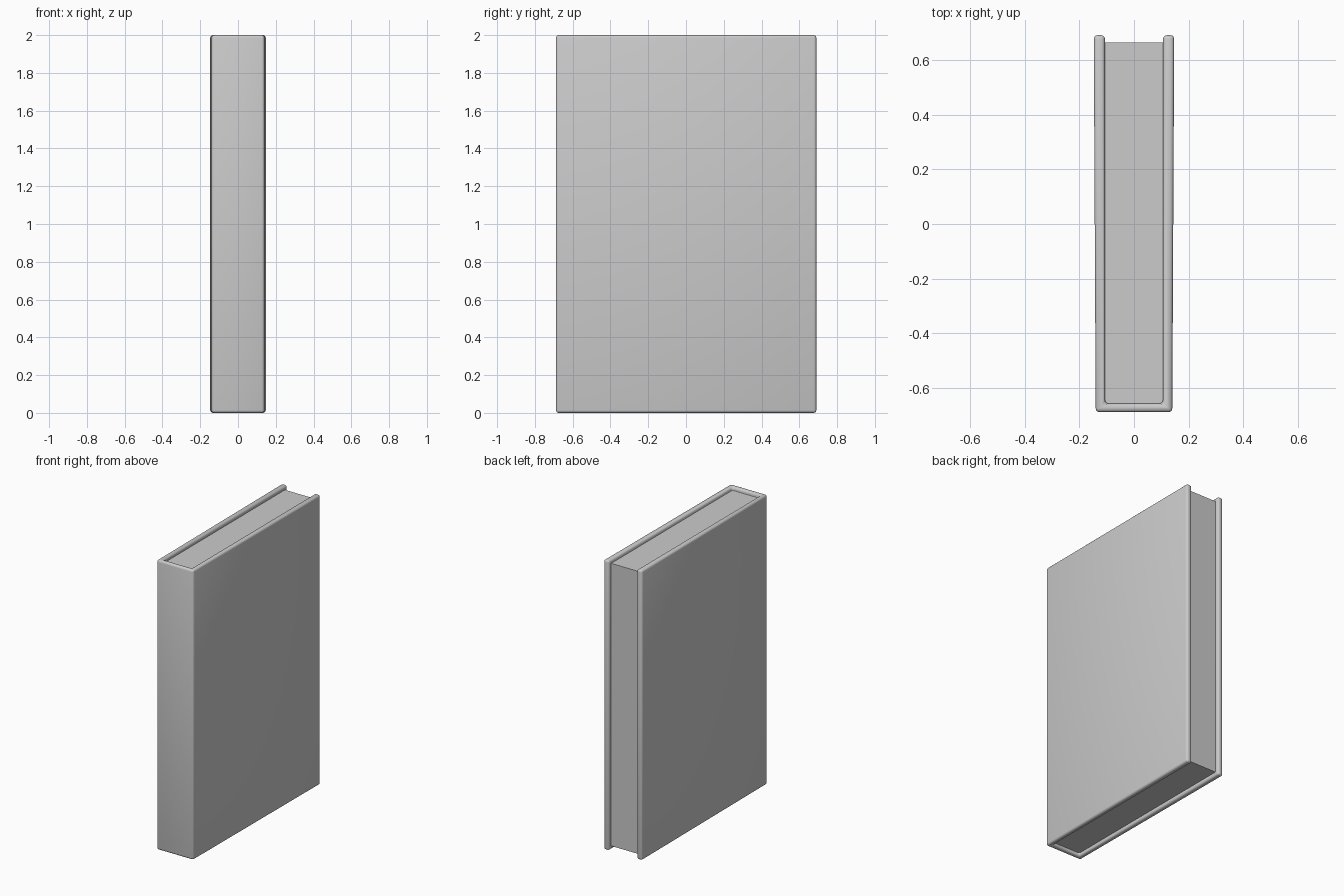
import bpy, bmesh

if "Cube" in bpy.data.objects:
    bpy.data.objects.remove(bpy.data.objects["Cube"])


def prism(name, outline, z0, z1):
    """Extrude a plan outline (counter-clockwise) from z0 to z1."""
    bm = bmesh.new()
    base = bm.faces.new([bm.verts.new((x, y, z0)) for x, y in outline])
    ext = bmesh.ops.extrude_face_region(bm, geom=[base], use_keep_orig=True)
    top = [v for v in ext["geom"] if isinstance(v, bmesh.types.BMVert)]
    bmesh.ops.translate(bm, verts=top, vec=(0, 0, z1 - z0))
    bmesh.ops.recalc_face_normals(bm, faces=bm.faces)
    mesh = bpy.data.meshes.new(name)
    bm.to_mesh(mesh)
    bm.free()
    obj = bpy.data.objects.new(name, mesh)
    bpy.context.collection.objects.link(obj)
    return obj


def soften(obj, width):
    """Round the edges and shade smooth."""
    bev = obj.modifiers.new("rounded_edges", "BEVEL")
    bev.width = width
    bev.segments = 3
    bev.limit_method = "ANGLE"
    bev.harden_normals = False
    bpy.ops.object.select_all(action="DESELECT")
    obj.select_set(True)
    bpy.context.view_layer.objects.active = obj
    bpy.ops.object.modifier_apply(modifier=bev.name)
    bpy.ops.object.shade_smooth_by_angle(angle=0.6)


# Cover: spine and two boards, splayed slightly towards the fore-edge
half = [(0.14, -0.688), (0.147, 0.69), (0.106, 0.69), (0.106, -0.657)]
cover = prism("cover", half + [(-x, y) for x, y in reversed(half)], 0.0, 2.0)
soften(cover, 0.014)

# Page block, recessed at the head, tail and fore-edge
pages = prism("pages", [(-0.107, -0.66), (0.107, -0.66), (0.107, 0.664), (-0.107, 0.664)],
              0.025, 1.975)
